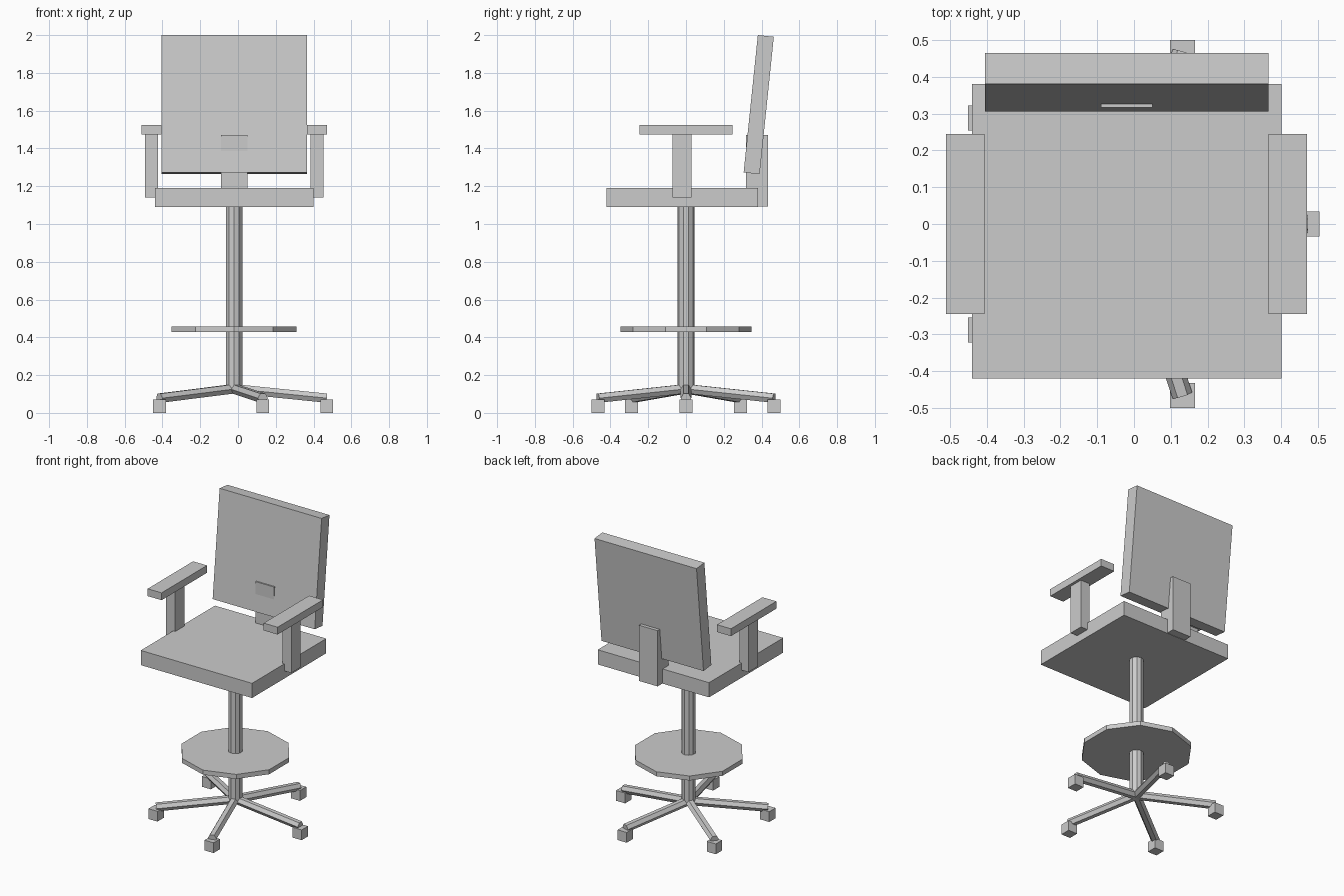
import bpy, bmesh, math
from mathutils import Matrix, Vector

cube = bpy.data.objects.get("Cube")
if cube:
    bpy.data.objects.remove(cube, do_unlink=True)

AXIS_X = -0.02  # the chair's own centre line

grey = bpy.data.materials.new("light_grey")
grey.use_nodes = True
grey.diffuse_color = (0.6, 0.6, 0.6, 1)
grey.node_tree.nodes["Principled BSDF"].inputs["Base Color"].default_value = (0.6, 0.6, 0.6, 1)


def finish(name, bm):
    bmesh.ops.recalc_face_normals(bm, faces=bm.faces)
    mesh = bpy.data.meshes.new(name)
    bm.to_mesh(mesh)
    bm.free()
    mesh.materials.append(grey)
    obj = bpy.data.objects.new(name, mesh)
    bpy.context.collection.objects.link(obj)
    return obj


def box(name, centre, size, tilt=0.0):
    """Box around a centre measured from the chair's centre line."""
    bm = bmesh.new()
    matrix = (Matrix.Translation(Vector(centre) + Vector((AXIS_X, 0, 0)))
              @ Matrix.Rotation(tilt, 4, 'X') @ Matrix.Diagonal((*size, 1)))
    bmesh.ops.create_cube(bm, size=1, matrix=matrix)
    return finish(name, bm)


def prism(name, start, end, radius, sides, side_dir):
    """Regular prism between two points, first corner towards side_dir."""
    start, end = Vector(start), Vector(end)
    u = Vector(side_dir).normalized()
    v = (end - start).normalized().cross(u)
    bm = bmesh.new()
    rings = []
    for p in (start, end):
        p = p + Vector((AXIS_X, 0, 0))
        angles = [math.tau * i / sides for i in range(sides)]
        rings.append([bm.verts.new(p + radius * (math.cos(a) * u + math.sin(a) * v)) for a in angles])
    for ring in rings:
        bm.faces.new(ring)
    for i in range(sides):
        j = (i + 1) % sides
        bm.faces.new((rings[0][i], rings[0][j], rings[1][j], rings[1][i]))
    return finish(name, bm)


# Seat, tilted backrest and its bracket
box("seat", (0, -0.02, 1.14), (0.84, 0.80, 0.10))
box("backrest", (0, 0.385, 1.632), (0.77, 0.085, 0.731), math.radians(-5.9))
box("backrest_bracket", (0, 0.376, 1.282), (0.14, 0.118, 0.38))

# Arms on both sides
for side, s in (("left", 1), ("right", -1)):
    box(side + "_armrest", (s * 0.438, 0, 1.5), (0.105, 0.49, 0.05))
    box(side + "_arm_post", (s * 0.438, -0.021, 1.309), (0.068, 0.10, 0.335))

# Column and foot platform
prism("column", (0, 0, 0.12), (0, 0, 1.10), 0.045, 10, (0, 1, 0))
prism("foot_platform", (0, 0, 0.427), (0, 0, 0.458), 0.348, 10, (0, 1, 0))

# Five star legs with block feet
for i in range(5):
    a = math.tau * i / 5
    c, s = math.cos(a), math.sin(a)
    prism(f"base_leg_{i + 1}", (0, 0, 0.128), (0.49 * c, 0.49 * s, 0.078), 0.028, 6, (-s, c, 0))
    box(f"foot_{i + 1}", (0.49 * c, 0.49 * s, 0.035), (0.068, 0.068, 0.07))
